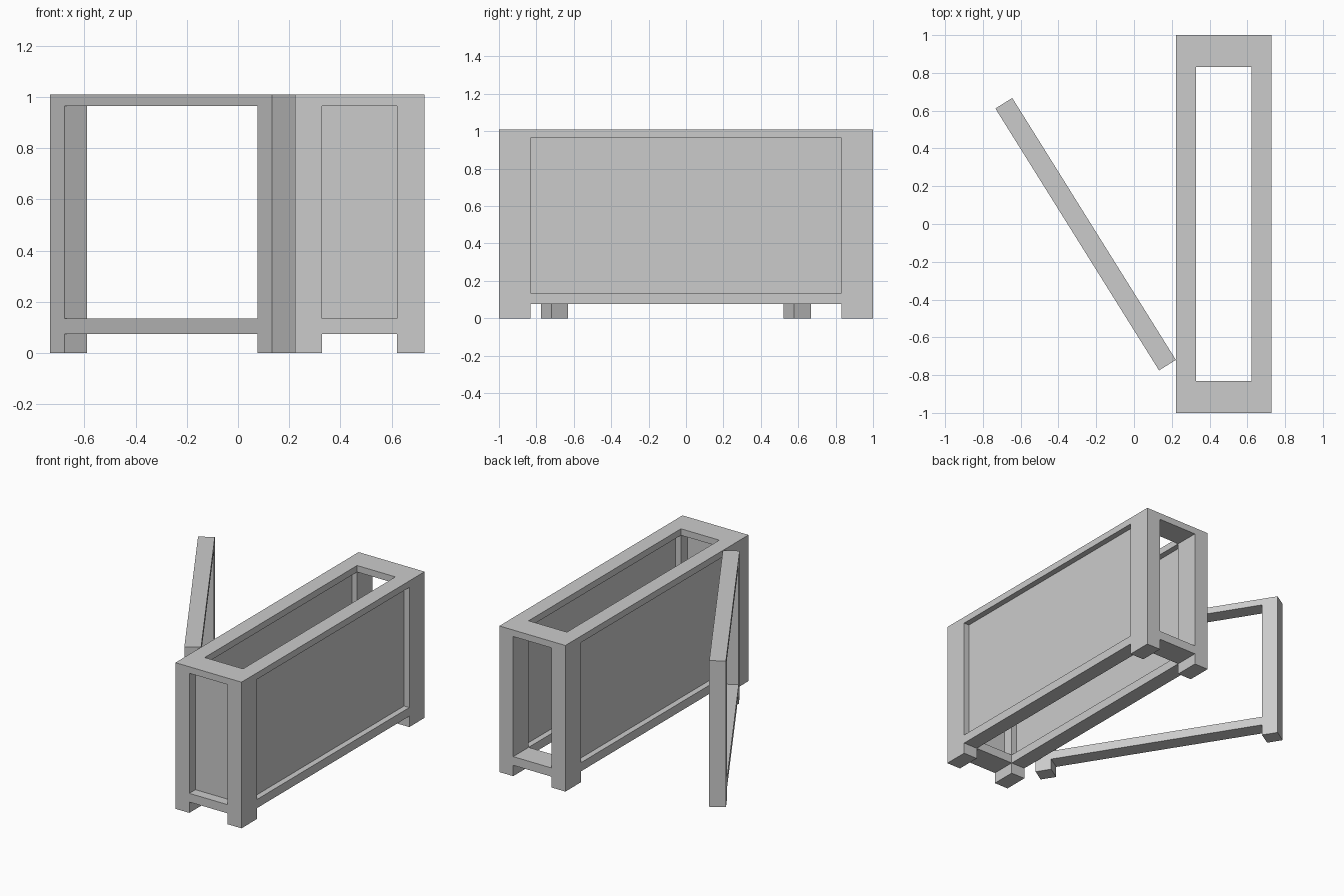
import bpy, bmesh, math
from mathutils import Vector

if "Cube" in bpy.data.objects:
    bpy.data.objects.remove(bpy.data.objects["Cube"])


def make_solid(name, xs, ys, zs, filled, loc=(0, 0, 0), angle=0):
    """One clean shell made of the filled cells between the given cut planes."""
    cuts = (xs, ys, zs)
    cells = {(i, j, k) for i in range(len(xs) - 1) for j in range(len(ys) - 1)
             for k in range(len(zs) - 1) if filled(i, j, k)}
    bm = bmesh.new()
    for cell in cells:
        for axis in range(3):
            for side in (0, 1):
                near = list(cell)
                near[axis] += 2 * side - 1
                if tuple(near) in cells:
                    continue
                u, v = (axis + 1) % 3, (axis + 2) % 3
                corners = []
                for a, b in ((0, 0), (1, 0), (1, 1), (0, 1)):
                    idx = list(cell)
                    idx[axis] += side
                    idx[u] += a
                    idx[v] += b
                    corners.append(bm.verts.new([cuts[d][idx[d]] for d in range(3)]))
                bm.faces.new(corners if side else corners[::-1])
    bmesh.ops.remove_doubles(bm, verts=bm.verts, dist=1e-5)
    mesh = bpy.data.meshes.new(name)
    bm.to_mesh(mesh)
    bm.free()
    obj = bpy.data.objects.new(name, mesh)
    bpy.context.collection.objects.link(obj)
    obj.location = Vector(loc)
    obj.rotation_euler.z = angle
    return obj


def panel(name, x, y, z):
    make_solid(name, x, y, z, lambda i, j, k: True)


# Shared heights: foot, bottom rail, opening, top rail
Z = [0, 0.075, 0.135, 0.965, 1.01]
RAILS = (1, 3)
X = [0.222, 0.328, 0.621, 0.727]
Y = [-1, -0.832, 0.832, 1]

# Cabinet frame: four corner posts joined by top and bottom rails
make_solid("cabinet_frame", X, Y, Z,
           lambda i, j, k: (i != 1 and j != 1) or (k in RAILS and (i != 1 or j != 1)))

# Thin panels set midway in the two long sides and the front
OPENING = Z[2:4]
for side, a, b in (("left", X[0], X[1]), ("right", X[2], X[3])):
    panel(side + "_panel", [a + 0.04, b - 0.04], Y[1:3], OPENING)
panel("front_panel", X[1:3], [-0.933, -0.905], OPENING)

# Detached door frame, standing at an angle beside the cabinet
make_solid("door_frame", [-0.8175, -0.7125, 0.7125, 0.8175], [-0.0525, 0.0525], Z,
           lambda i, j, k: i != 1 or k in RAILS,
           loc=(-0.256, -0.054, 0), angle=math.radians(-58))
